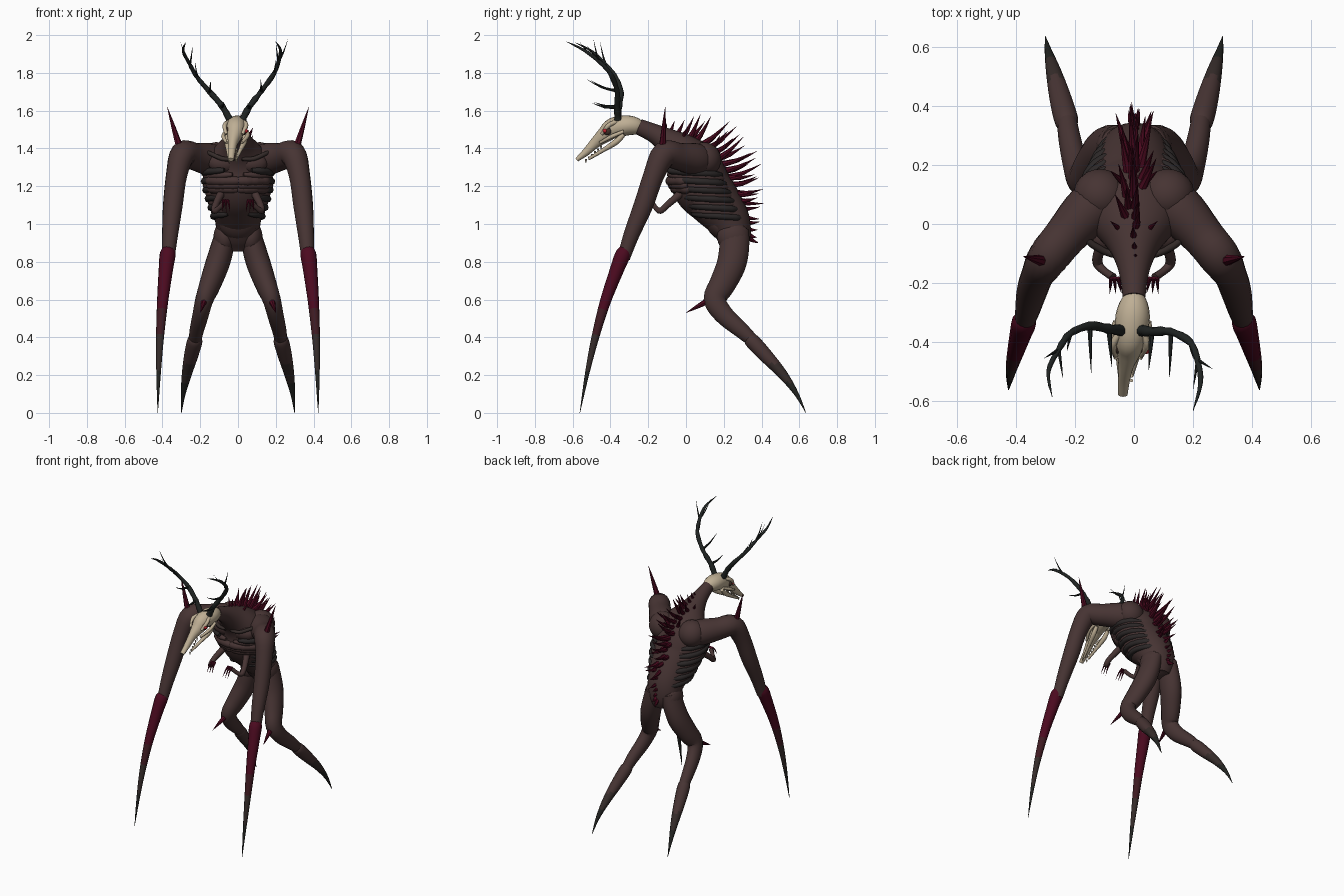
import bpy, bmesh, math, random
from mathutils import Vector

random.seed(7)
old = bpy.data.objects.get("Cube")
if old:
    bpy.data.objects.remove(old, do_unlink=True)


def material(name, r, g, b):
    m = bpy.data.materials.new(name)
    m.use_nodes = True
    m.diffuse_color = (r, g, b, 1)
    bsdf = m.node_tree.nodes["Principled BSDF"]
    bsdf.inputs["Base Color"].default_value = (r, g, b, 1)
    bsdf.inputs["Roughness"].default_value = 0.8
    return m


hide = material("brown hide", 0.062, 0.034, 0.033)
dusk = material("dusky hide", 0.036, 0.025, 0.023)
rib_dark = material("dark rib", 0.024, 0.02, 0.02)
crimson = material("crimson horn", 0.072, 0.003, 0.014)
maroon = material("dull maroon", 0.05, 0.011, 0.016)
charcoal = material("charcoal tip", 0.016, 0.017, 0.015)
antler_mat = material("antler black", 0.014, 0.017, 0.016)
bone = material("pale bone", 0.52, 0.43, 0.3)
socket = material("eye socket", 0.06, 0.035, 0.025)
glow = material("red eye", 0.5, 0.02, 0.03)


def finish(name, bm, mats, rule=None, angle=50):
    bmesh.ops.recalc_face_normals(bm, faces=bm.faces)
    if rule:
        for f in bm.faces:
            f.material_index = rule(f.calc_center_median())
    me = bpy.data.meshes.new(name)
    bm.to_mesh(me)
    bm.free()
    ob = bpy.data.objects.new(name, me)
    bpy.context.collection.objects.link(ob)
    for m in mats:
        me.materials.append(m)
    bpy.ops.object.select_all(action='DESELECT')
    ob.select_set(True)
    bpy.context.view_layer.objects.active = ob
    bpy.ops.object.shade_smooth_by_angle(angle=math.radians(angle))
    return ob


def spline(pts, steps):
    """Smooth path through points; radii are interpolated as well."""
    rows = [Vector(p if len(p) == 5 else (*p, p[3])) for p in pts]
    rows = [rows[0]] + rows + [rows[-1]]
    out = []
    for a, b, c, d in zip(rows, rows[1:], rows[2:], rows[3:]):
        for i in range(steps):
            t = i / steps
            out.append(b + (c - a) * (t / 2) + (a * 2 - b * 5 + c * 4 - d) * (t * t / 2)
                       + (b * 3 - a - c * 3 + d) * (t ** 3 / 2))
    return out + [rows[-1]]


def add_loft(bm, pts, sides=14, steps=4, ref=(1, 0, 0), knobs=0):
    rows = spline(pts, steps)
    rings = []
    for i, row in enumerate(rows):
        tan = (rows[min(i + 1, len(rows) - 1)] - rows[max(i - 1, 0)]).xyz.normalized()
        u = (Vector(ref) - tan * tan.dot(Vector(ref))).normalized()
        v = tan.cross(u)
        k = 1 + random.uniform(-knobs, knobs)
        ring = []
        for j in range(sides):
            a = math.tau * j / sides
            off = u * math.cos(a) * row[3] + v * math.sin(a) * row[4]
            ring.append(bm.verts.new(row.xyz + off * k))
        rings.append(ring)
    for p, q in zip(rings, rings[1:]):
        for j in range(sides):
            bm.faces.new((p[j], p[j - 1], q[j - 1], q[j]))
    bm.faces.new(rings[0])
    bm.faces.new(rings[-1])


def loft(name, pts, mats, rule=None, **kw):
    bm = bmesh.new()
    add_loft(bm, pts, **kw)
    return finish(name, bm, mats, rule)


def add_spike(bm, base, tip, r, sag=0.0):
    base, tip = Vector(base), Vector(tip)
    mid = base.lerp(tip, 0.5) - Vector((0, 0, sag))
    ref = (1, 0, 0) if abs(tip.x - base.x) < abs(tip.z - base.z) else (0, 1, 0)
    add_loft(bm, [(*base, r), (*mid, r * 0.6), (*tip, r * 0.03)], sides=7, steps=2, ref=ref)


def blob(name, loc, size, mat, turn=0):
    bpy.ops.mesh.primitive_uv_sphere_add(segments=20, ring_count=12, location=loc, rotation=(turn, 0, 0))
    ob = bpy.context.object
    ob.name, ob.scale = name, size
    ob.data.materials.append(mat)
    bpy.ops.object.shade_smooth()
    return ob


def flip(pts, s):
    return [(p[0] * s, *p[1:]) for p in pts]


# Hunched torso running into the neck
loft("torso", [(0, .27, .86, .06, .05), (0, .26, .92, .105, .085), (0, .225, 1.02, .122, .115),
               (0, .15, 1.12, .145, .14), (0, .085, 1.2, .165, .155), (0, .045, 1.3, .17, .145),
               (0, -.01, 1.37, .14, .11), (0, -.08, 1.425, .085, .078), (0, -.16, 1.475, .052, .052),
               (0, -.25, 1.515, .038, .042)], [hide], sides=24)


# Rib cage: bands wrapped around each flank
def band(bm, s, z, grow, r, start, end, drop):
    t = (z - 1.03) / 0.26
    rx = 0.122 + 0.056 * min(1, t * 1.4) + grow
    ry, cy = 0.145 + 0.02 * t + grow, 0.185 - 0.14 * t
    pts = []
    for i in range(9):
        a = math.radians(start + (end - start) * i / 8)
        rr = r * (0.6 if i in (0, 8) else 1)
        pts.append((s * rx * math.sin(a), cy - ry * math.cos(a), z - drop * i / 8, rr))
    add_loft(bm, pts, sides=8, steps=2, ref=(0, 0, 1), knobs=0.08)


for s, side in ((1, "left"), (-1, "right")):
    bm = bmesh.new()
    for i in range(6):
        band(bm, s, 1.285 - i * 0.046, 0.001, 0.018, 24, 148, 0.025)
    finish(side + "_ribs", bm, [rib_dark])
    bm = bmesh.new()
    for i in range(5):
        band(bm, s, 1.262 - i * 0.046, -0.008, 0.017, 10, 160, 0.025)
    finish(side + "_rib_flesh", bm, [hide])

# Chest flap, breast muscles and collar bones
bm = bmesh.new()
for s in (1, -1):
    for z in (1.228, 1.207, 1.186):
        band(bm, s, z, 0.004, 0.025, -4, 62, 0)
finish("chest_flap", bm, [hide])
for s, side in ((1, "left"), (-1, "right")):
    blob(side + "_breast", (s * .078, -.045, 1.32), (.078, .05, .055), hide, .3)
    blob(side + "_shoulder_blade", (s * .115, .1, 1.345), (.09, .085, .09), hide, .6)
    blob(side + "_hip", (s * .07, .25, .93), (.06, .085, .09), hide, .3)
    loft(side + "_collar_bone", flip([(.02, -.11, 1.345, .01), (.08, -.1, 1.345, .012), (.14, -.07, 1.37, .012),
                                      (.17, -.04, 1.385, .01)], s), [dusk], sides=8, ref=(0, 0, 1))
blob("belly", (0, .165, 1.005), (.1, .06, .1), hide, .5)

# Long arms ending in blades
for s, side in ((1, "left"), (-1, "right")):
    loft(side + "_arm", flip([(.08, .11, 1.33, .07), (.15, .05, 1.342, .086), (.232, -.04, 1.358, .073),
                              (.292, -.115, 1.368, .069), (.325, -.17, 1.26, .056), (.345, -.225, 1.1, .052),
                              (.36, -.29, .94, .042), (.37, -.33, .82, .034)], s), [hide], sides=18)
    loft(side + "_arm_blade", flip([(.37, -.318, .862, .034), (.373, -.335, .835, .042), (.382, -.365, .76, .038),
                                    (.4, -.43, .58, .029), (.414, -.485, .38, .02), (.421, -.527, .19, .011),
                                    (.425, -.562, 0, .001)], s), [crimson, maroon, dusk, charcoal],
         lambda c: 0 if c.z > .54 else 1 if c.z > .42 else 2 if c.z > .23 else 3, steps=6)
    bm = bmesh.new()
    add_spike(bm, (s * .308, -.125, 1.4), (s * .375, -.11, 1.62), .02)
    finish(side + "_shoulder_spike", bm, [crimson])

    # Back-bent legs tapering to points
    loft(side + "_leg", flip([(.06, .26, .97, .055, .075), (.085, .255, .87, .062, .08), (.112, .238, .78, .064, .078),
                              (.148, .192, .68, .057, .07), (.178, .153, .6, .048, .06), (.198, .2, .52, .043, .052),
                              (.218, .29, .44, .038, .043), (.226, .345, .39, .034, .035)], s), [hide], sides=18)
    loft(side + "_lower_leg", flip([(.224, .33, .4, .03), (.23, .355, .375, .041), (.25, .43, .295, .037),
                                    (.272, .515, .2, .026), (.29, .585, .1, .0125), (.3, .635, 0, .001)], s),
         [hide, dusk, charcoal], lambda c: 0 if c.z > .26 else 1 if c.z > .16 else 2, steps=6)
    bm = bmesh.new()
    add_spike(bm, (s * .178, .12, .595), (s * .2, 0, .53), .018)
    finish(side + "_knee_spike", bm, [crimson])

    # Small withered arms with claws
    loft(side + "_small_arm", flip([(.09, -.03, 1.16, .022), (.12, -.1, 1.1, .018), (.122, -.135, 1.07, .017),
                                    (.1, -.16, 1.085, .013), (.07, -.18, 1.115, .014)], s), [hide], sides=10)
    bm = bmesh.new()
    for i in (-1, 0, 1):
        add_spike(bm, (s * .066 + i * .012, -.182, 1.125), (s * .062 + i * .02, -.236, 1.06), .008, -.012)
    finish(side + "_small_claws", bm, [crimson])

# Crest of spikes down the spine, unevenly splayed
spine = spline([(0, -.12, 1.475, 0), (0, -.02, 1.46, 0), (0, .08, 1.42, 0), (0, .17, 1.35, 0),
                (0, .22, 1.25, 0), (0, .265, 1.13, 0), (0, .31, 1.02, 0), (0, .33, .94, 0)], 3)
bm = bmesh.new()
for i, row in enumerate(spine):
    t = i / (len(spine) - 1)
    ang = math.radians(78 - 110 * t)
    size = 0.08 + 0.14 * math.sin(math.pi * min(1, t * 1.1 + 0.02))
    for x in ((0, random.choice((-1, 1))) if 0.15 < t < 0.75 else (0,)):
        n = size * random.uniform(0.85, 1.1) * (0.8 if x else 1)
        a = ang + random.uniform(-0.2, 0.2)
        base = row.xyz + Vector((x * 0.016, -0.02 * math.cos(a), -0.02 * math.sin(a)))
        tip = base + Vector((x * n * random.uniform(.1, .4) + random.uniform(-.02, .02),
                             n * math.cos(a), n * math.sin(a)))
        add_spike(bm, base, tip, 0.019, 0.012)
for s in (1, -1):
    for y, z in ((-.03, 1.45), (.14, 1.41)):
        add_spike(bm, (s * .035, y, z - .02), (s * .08, y + .04, z + .06), .013)
finish("spine_spikes", bm, [crimson])

# Long skull, turned a little to one side
loft("skull", [(0, -.235, 1.505, .018, .02), (0, -.255, 1.515, .042, .042), (-.004, -.31, 1.522, .058, .053),
               (-.012, -.385, 1.507, .053, .055), (-.018, -.43, 1.472, .042, .043), (-.027, -.48, 1.43, .026, .029),
               (-.034, -.53, 1.38, .02, .02), (-.038, -.578, 1.34, .016, .011)], [bone], sides=20)
bm = bmesh.new()
for s in (1, -1):
    add_loft(bm, [(s * .046 - .008, -.33, 1.475, .012), (s * .044 - .012, -.37, 1.435, .016),
                  (s * .032 - .02, -.44, 1.39, .011), (s * .018 - .028, -.515, 1.345, .008)], sides=8)
    add_loft(bm, [(s * .056 - .006, -.33, 1.49, .009), (s * .064 - .014, -.39, 1.465, .011),
                  (s * .04 - .02, -.455, 1.43, .008)], sides=8)
    add_loft(bm, [(s * .04 - .01, -.37, 1.54, .012), (s * .057 - .014, -.41, 1.522, .012),
                  (s * .042 - .02, -.445, 1.475, .009)], sides=8)
    for i in range(6):
        y = -.45 - i * .016
        z = 1.415 + (y + .45) * .9
        add_spike(bm, (s * .018 - .027, y, z), (s * .018 - .027, y, z - .022), .006)
finish("jaw_and_cheeks", bm, [bone])
for s, side in ((1, "left"), (-1, "right")):
    blob(side + "_eye_socket", (s * .042 - .012, -.417, 1.492), (.018, .022, .022), socket)
    blob(side + "_eye", (s * .054 - .012, -.429, 1.493), (.011, .011, .011), glow)

# Branching antlers, each with its own sweep
left = [(.025, -.36, 1.555, .019), (.06, -.365, 1.62, .016), (.125, -.365, 1.705, .014), (.19, -.4, 1.795, .012),
        (.215, -.46, 1.86, .01), (.225, -.54, 1.92, .008), (.2, -.632, 1.965, .001)]
right = [(-.045, -.36, 1.555, .019), (-.085, -.355, 1.625, .016), (-.15, -.345, 1.7, .014), (-.215, -.37, 1.775, .012),
         (-.255, -.425, 1.845, .01), (-.29, -.5, 1.915, .008), (-.277, -.585, 1.96, .001)]
tines = ((1, -.01, -.13, .02), (2, -.005, -.16, .06), (3, .012, -.06, .08), (4, -.015, -.1, .1), (4, .05, -.03, .12))
for s, side, path in ((1, "left", left), (-1, "right", right)):
    bm = bmesh.new()
    add_loft(bm, path, sides=9, ref=(0, 1, 0), knobs=0.16)
    for i, dx, dy, dz in tines:
        p = Vector(path[i][:3])
        add_spike(bm, p, p + Vector((s * dx, dy, dz)), path[i][3] * 0.65, 0.012)
    finish(side + "_antler", bm, [antler_mat])
